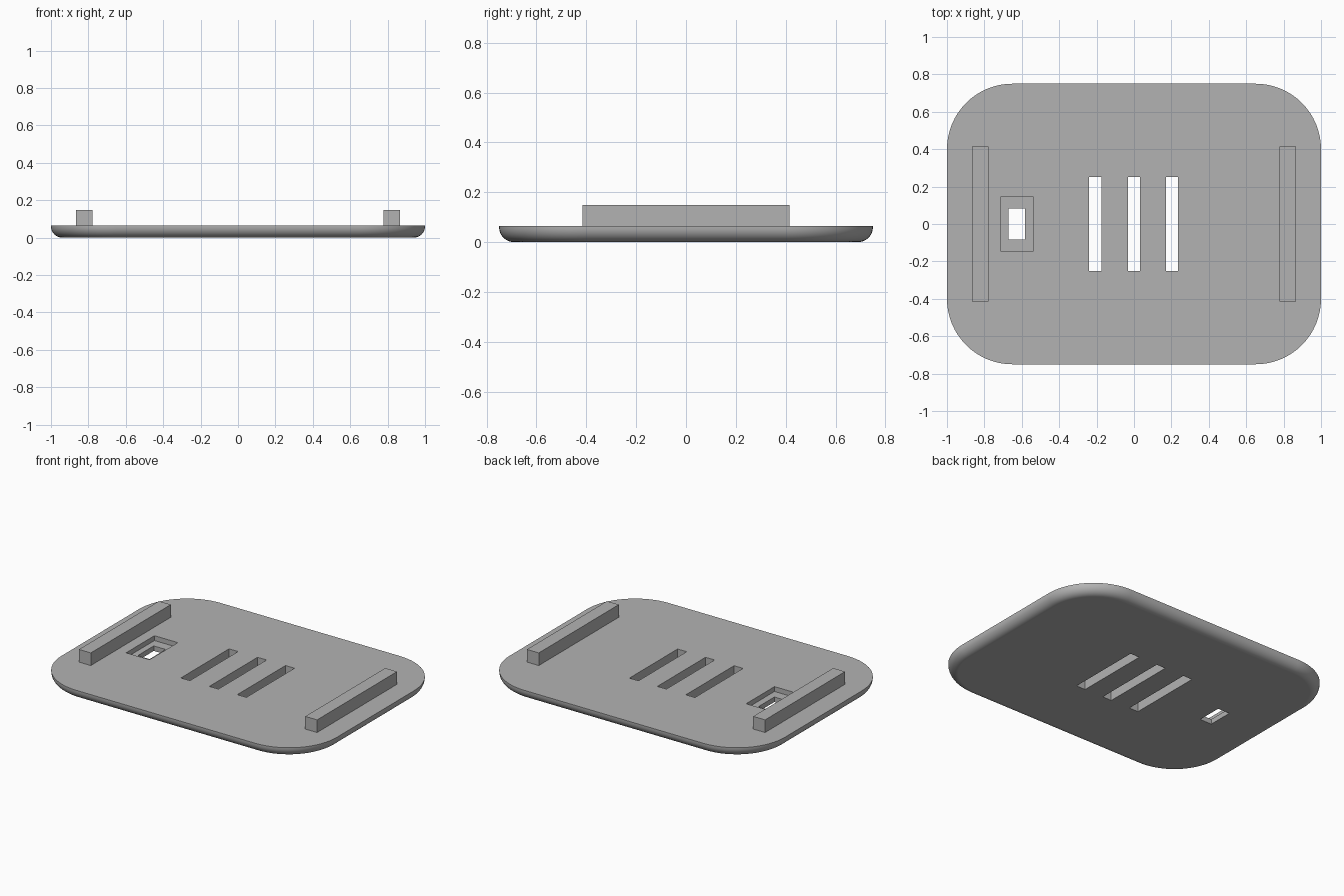
import bpy, bmesh
from math import sin, cos, pi

if "Cube" in bpy.data.objects:
    bpy.data.objects.remove(bpy.data.objects["Cube"])

HALF_X, HALF_Y, TOP = 1.0, 0.75, 0.065
CORNER, FILLET = 0.35, 0.06

grey = bpy.data.materials.new("plain grey")
grey.use_nodes = True
colour = (0.45, 0.45, 0.45, 1)
grey.diffuse_color = colour
grey.node_tree.nodes["Principled BSDF"].inputs["Base Color"].default_value = colour


def make_object(name, bm):
    bmesh.ops.recalc_face_normals(bm, faces=bm.faces)
    mesh = bpy.data.meshes.new(name)
    bm.to_mesh(mesh)
    bm.free()
    mesh.materials.append(grey)
    obj = bpy.data.objects.new(name, mesh)
    bpy.context.collection.objects.link(obj)
    return obj


def box(name, x, half_width, half_length, low, high):
    bm = bmesh.new()
    bmesh.ops.create_cube(bm, size=1)
    for v in bm.verts:
        v.co.x = x + v.co.x * 2 * half_width
        v.co.y *= 2 * half_length
        v.co.z = low + (v.co.z + 0.5) * (high - low)
    return make_object(name, bm)


def outline(bm, inset, z, steps=16):
    """Rounded rectangle ring, pulled inwards by inset."""
    ring = []
    for quarter, (sx, sy) in enumerate([(1, 1), (-1, 1), (-1, -1), (1, -1)]):
        for i in range(steps + 1):
            a = (quarter + i / steps) * pi / 2
            r = CORNER - inset
            ring.append(bm.verts.new((sx * (HALF_X - CORNER) + r * cos(a),
                                      sy * (HALF_Y - CORNER) + r * sin(a), z)))
    return ring


# Plate: stacked outlines following the rounded lower rim
bm = bmesh.new()
rings = []
segments = 10
for i in range(segments + 1):
    a = i / segments * pi / 2
    rings.append(outline(bm, FILLET * (1 - sin(a)), FILLET * (1 - cos(a))))
rings.append(outline(bm, 0, TOP))
for lower, upper in zip(rings, rings[1:]):
    for j in range(len(lower)):
        k = (j + 1) % len(lower)
        bm.faces.new((lower[j], lower[k], upper[k], upper[j]))
bm.faces.new(rings[0])
bm.faces.new(rings[-1])
plate = make_object("base_plate", bm)

# Slots, square hole and its shallow recess
cutters = [box("slot_cutter", x, 0.033, 0.25, -0.1, 0.2) for x in (-0.207, 0, 0.203)]
cutters.append(box("recess_cutter", -0.625, 0.085, 0.147, 0.033, 0.2))
cutters.append(box("hole_cutter", -0.627, 0.043, 0.083, -0.1, 0.15))
for cutter in cutters:
    cut = plate.modifiers.new("cut", "BOOLEAN")
    cut.operation = "DIFFERENCE"
    cut.solver = "EXACT"
    cut.object = cutter

# Bake the cuts and drop the cutters
graph = bpy.context.evaluated_depsgraph_get()
cut_mesh = bpy.data.meshes.new_from_object(plate.evaluated_get(graph))
plate.modifiers.clear()
plate.data = cut_mesh
for cutter in cutters:
    bpy.data.objects.remove(cutter)

# Smooth rim, flat top and bottom
bpy.ops.object.select_all(action="DESELECT")
plate.select_set(True)
bpy.context.view_layer.objects.active = plate
bpy.ops.object.shade_smooth_by_angle(angle=pi / 6)
weighted = plate.modifiers.new("flat_faces", "WEIGHTED_NORMAL")
weighted.keep_sharp = True

# Raised bars along both short sides
for side, x in (("left", 0.822), ("right", -0.822)):
    box(side + "_rail", x, 0.043, 0.415, TOP - 0.005, 0.148)
